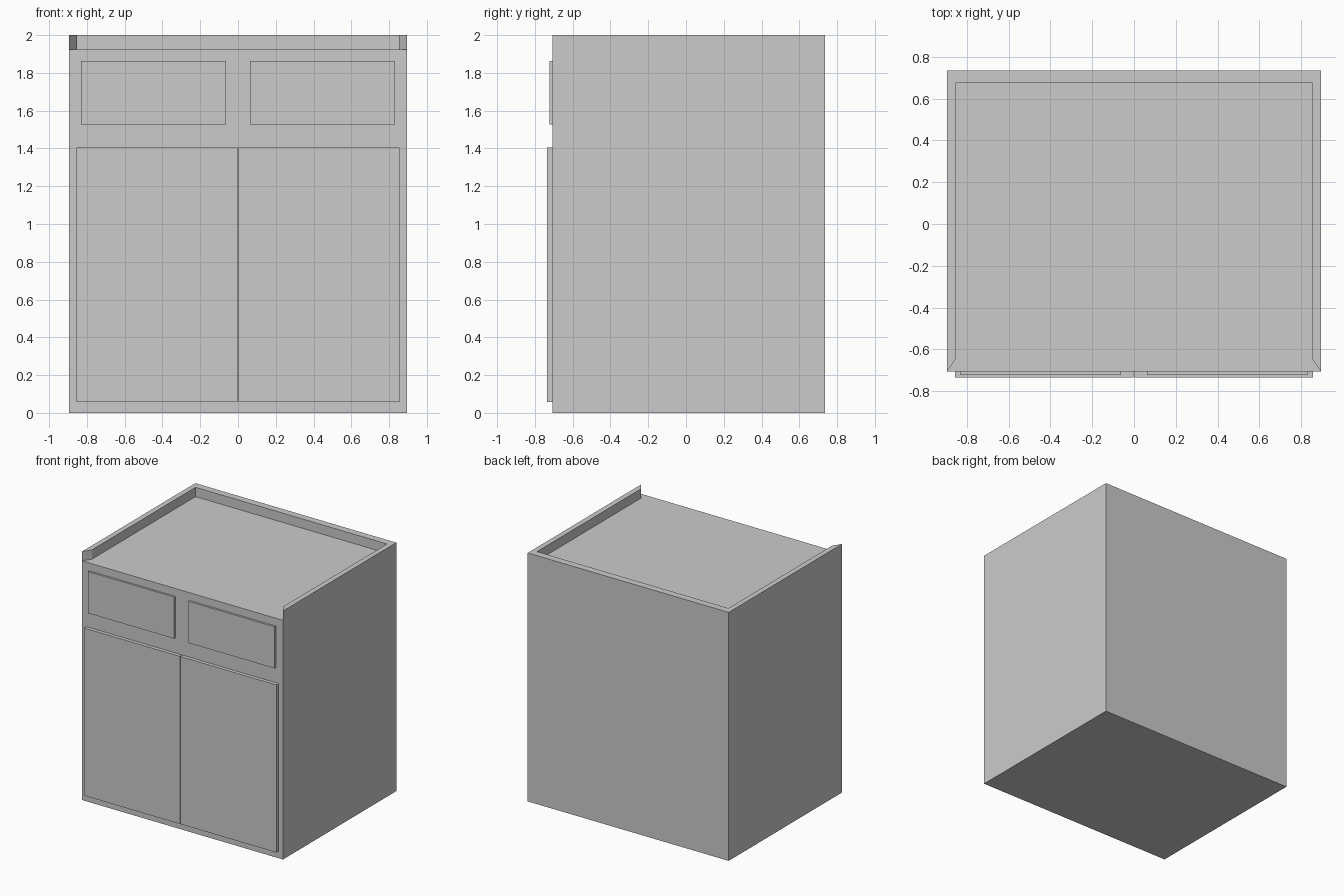
import bpy, bmesh
from mathutils import Vector

cube = bpy.data.objects.get("Cube")
if cube:
    bpy.data.objects.remove(cube, do_unlink=True)

grey = bpy.data.materials.new("light grey")
grey.use_nodes = True
COLOUR = (0.6, 0.6, 0.6, 1)
grey.diffuse_color = COLOUR
grey.node_tree.nodes["Principled BSDF"].inputs["Base Color"].default_value = COLOUR

FRONT, BACK, SIDE = -0.706, 0.735, 0.895
SHELF, TOP = 1.925, 2.0


def add_object(name, bm):
    bmesh.ops.recalc_face_normals(bm, faces=bm.faces)
    mesh = bpy.data.meshes.new(name)
    bm.to_mesh(mesh)
    bm.free()
    mesh.materials.append(grey)
    obj = bpy.data.objects.new(name, mesh)
    bpy.context.collection.objects.link(obj)
    return obj


def box(name, x, y, z):
    bm = bmesh.new()
    bmesh.ops.create_cube(bm, size=1)
    for v in bm.verts:
        v.co = [lo + (c + 0.5) * (hi - lo) for c, (lo, hi) in zip(v.co, (x, y, z))]
    return add_object(name, bm)


def extrude(bm, faces, offset):
    out = bmesh.ops.extrude_face_region(bm, geom=faces)["geom"]
    moved = [g for g in out if isinstance(g, bmesh.types.BMVert)]
    bmesh.ops.translate(bm, verts=moved, vec=offset)
    return [g for g in out if isinstance(g, bmesh.types.BMFace)]


# Cabinet body: outline split into worktop and mitred rim, the rim raised higher
bm = bmesh.new()
inner = [(-SIDE, FRONT), (-0.852, -0.643), (-0.852, 0.677),
         (0.852, 0.677), (0.852, -0.643), (SIDE, FRONT)]
ring = [bm.verts.new((x, y, 0)) for x, y in inner]
corners = [bm.verts.new((x, BACK, 0)) for x in (SIDE, -SIDE)]
plan = [bm.faces.new(ring), bm.faces.new(ring + corners)]
tops = extrude(bm, plan, Vector((0, 0, SHELF)))
rim = max(tops, key=lambda f: len(f.verts))
extrude(bm, [rim], Vector((0, 0, TOP - SHELF)))

# Shallow drawer openings cut into the front
GAP_X, GAP_Z = (0.054, 0.84), (1.517, 1.87)
cuts = [((s * x, 0, 0), (1, 0, 0)) for x in GAP_X for s in (-1, 1)]
cuts += [((0, 0, z), (0, 0, 1)) for z in GAP_Z]
for point, normal in cuts:
    front = [f for f in bm.faces if all(abs(v.co.y - FRONT) < 1e-4 for v in f.verts)]
    geom = front + list({e for f in front for e in f.edges})
    geom += list({v for f in front for v in f.verts})
    bmesh.ops.bisect_plane(bm, geom=geom, plane_co=point, plane_no=normal)
openings = []
for f in bm.faces:
    c = f.calc_center_median()
    if (all(abs(v.co.y - FRONT) < 1e-4 for v in f.verts)
            and GAP_X[0] < abs(c.x) < GAP_X[1] and GAP_Z[0] < c.z < GAP_Z[1]):
        openings.append(f)
extrude(bm, openings, Vector((0, 0.012, 0)))
bmesh.ops.dissolve_limit(bm, angle_limit=0.01, verts=bm.verts, edges=bm.edges)
add_object("cabinet_body", bm)

# Drawer fronts and doors on both sides
for side, s in (("left", 1), ("right", -1)):
    def span(a, b):
        return tuple(sorted((s * a, s * b)))
    box(side + "_drawer_front", span(0.063, 0.831), (-0.722, FRONT + 0.012), (1.527, 1.862))
    box(side + "_door", span(0.003, 0.856), (-0.735, FRONT), (0.057, 1.406))
